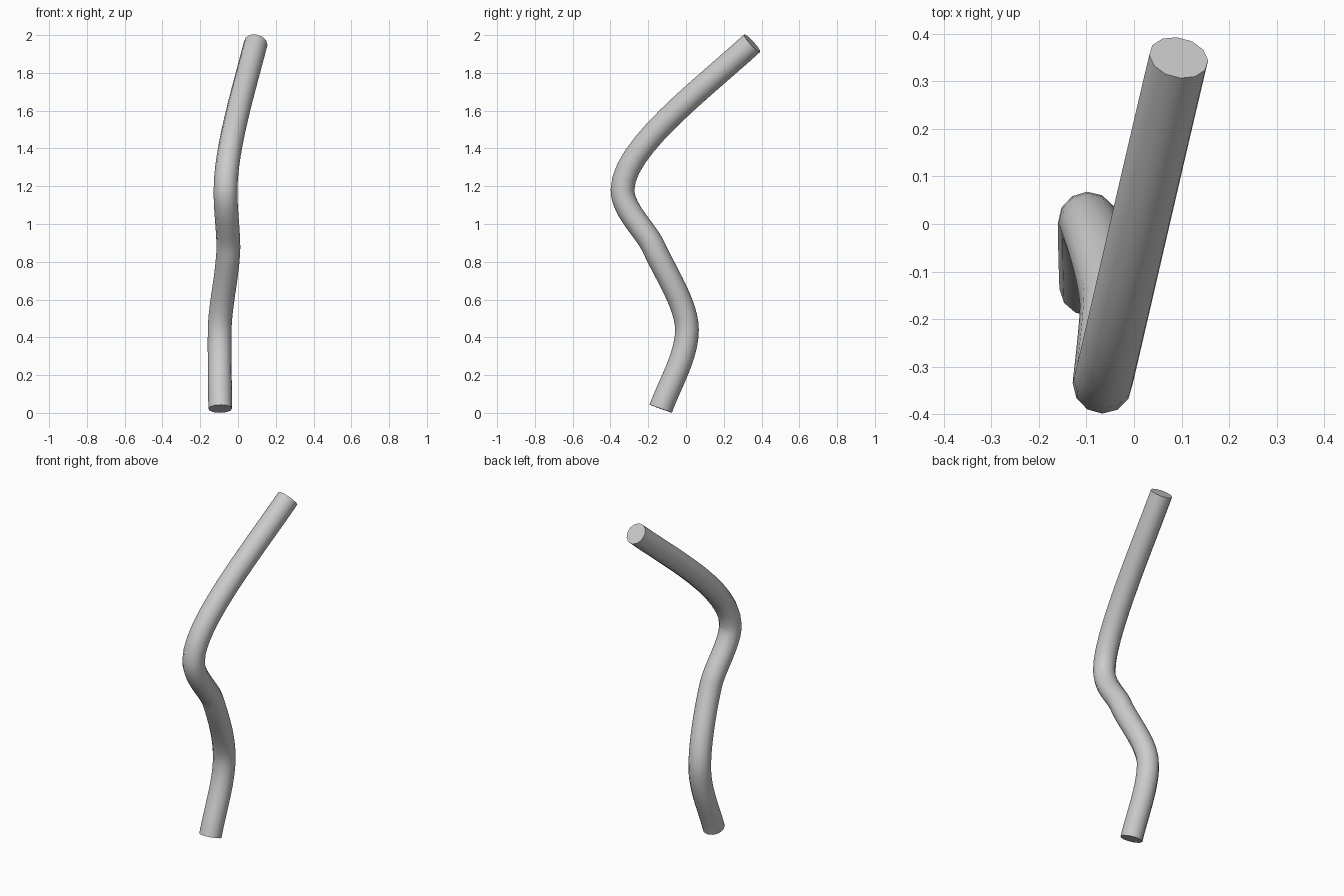
import bpy

if "Cube" in bpy.data.objects:
    bpy.data.objects.remove(bpy.data.objects["Cube"])

# Path of the bent rod: (left handle, point, right handle)
path = [
    ((-0.093, -0.180, -0.11), (-0.094, -0.134, 0.022), (-0.096, -0.086, 0.155)),
    ((-0.098, 0.005, 0.30), (-0.097, 0.005, 0.44), (-0.095, 0.005, 0.57)),
    ((-0.055, -0.103, 0.73), (-0.051, -0.168, 0.87), (-0.050, -0.205, 0.96)),
    ((-0.067, -0.336, 1.07), (-0.066, -0.336, 1.18), (-0.065, -0.336, 1.40)),
    ((0.030, 0.080, 1.71), (0.094, 0.350, 1.957), (0.15, 0.60, 2.19)),
]

curve = bpy.data.curves.new("bent_rod", 'CURVE')
curve.dimensions = '3D'
curve.resolution_u = 12
curve.bevel_depth = 0.063
curve.bevel_resolution = 4
curve.use_fill_caps = True

spline = curve.splines.new('BEZIER')
spline.bezier_points.add(len(path) - 1)
for bp, (left, co, right) in zip(spline.bezier_points, path):
    bp.handle_left_type = bp.handle_right_type = 'FREE'
    bp.co = co
    bp.handle_left = left
    bp.handle_right = right

rod = bpy.data.objects.new("bent_rod", curve)
bpy.context.collection.objects.link(rod)

# Turn the swept tube into a mesh with smooth sides and sharp end caps
bpy.context.view_layer.objects.active = rod
rod.select_set(True)
bpy.ops.object.convert(target='MESH')
bpy.ops.object.mode_set(mode='EDIT')
bpy.ops.mesh.select_all(action='SELECT')
bpy.ops.mesh.remove_doubles(threshold=0.0001)
bpy.ops.mesh.normals_make_consistent(inside=False)
bpy.ops.object.mode_set(mode='OBJECT')
bpy.ops.object.shade_smooth_by_angle(angle=0.8)
